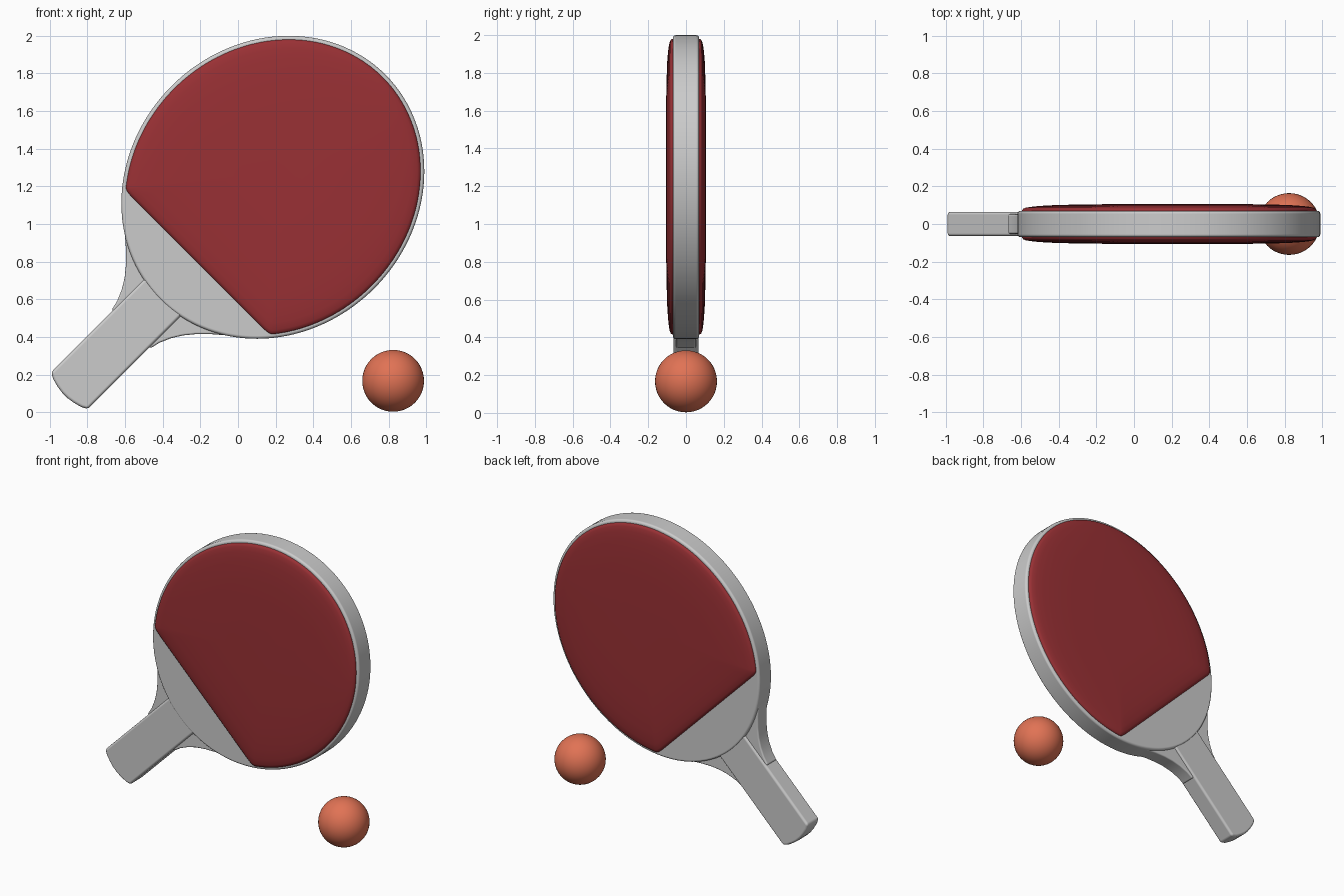
import bpy, bmesh
from math import pi, sin, cos, sqrt, radians

if "Cube" in bpy.data.objects:
    bpy.data.objects.remove(bpy.data.objects["Cube"])

# Paddle parts are drawn lying along local X (handle to tip), Z across, Y thick
CENTRE = (0.185, 0, 1.195)
TILT = radians(-45)
A, B = 0.846, 0.761          # blade half length and half width


def material(name, rgb):
    m = bpy.data.materials.new(name)
    m.diffuse_color = (*rgb, 1)
    m.use_nodes = True
    m.node_tree.nodes["Principled BSDF"].inputs["Base Color"].default_value = m.diffuse_color
    return m


def finish(name, bm, mat=None):
    bmesh.ops.recalc_face_normals(bm, faces=bm.faces)
    for f in bm.faces:
        f.smooth = True
    me = bpy.data.meshes.new(name)
    bm.to_mesh(me)
    bm.free()
    ob = bpy.data.objects.new(name, me)
    bpy.context.collection.objects.link(ob)
    ob.location = CENTRE
    ob.rotation_euler = (0, TILT, 0)
    if mat:
        me.materials.append(mat)
    return ob


def slab(name, outline, half, bevel):
    """Flat outline given thickness, with rounded edges."""
    bm = bmesh.new()
    face = bm.faces.new([bm.verts.new((u, -half, v)) for u, v in outline])
    new = bmesh.ops.extrude_face_region(bm, geom=[face])["geom"]
    bmesh.ops.translate(bm, vec=(0, 2 * half, 0),
                        verts=[g for g in new if isinstance(g, bmesh.types.BMVert)])
    # the extrusion may or may not keep the first cap, so make sure it is closed
    holes = [e for e in bm.edges if e.is_boundary]
    if holes:
        bmesh.ops.holes_fill(bm, edges=holes)
    ob = finish(name, bm)
    b = ob.modifiers.new("rounded", "BEVEL")
    b.width, b.segments, b.limit_method = bevel, 3, "ANGLE"
    b.angle_limit = radians(40)
    b.harden_normals = True
    return ob


def mirrored(half_outline):
    return half_outline + [(u, -v) for u, v in reversed(half_outline)]


# Blade
N = 128
slab("blade", [(A * cos(2 * pi * i / N), B * sin(2 * pi * i / N)) for i in range(N)],
     0.07, 0.016)

# Handle with a slightly bulging end
slab("handle", mirrored([(-0.79, 0.138), (-1.528, 0.138), (-1.545, 0.105),
                         (-1.557, 0.06), (-1.563, 0.02)]), 0.065, 0.016)

# Concave flare between handle and blade
slab("flare", mirrored([(-0.5, 0.42), (-0.67, 0.455), (-0.735, 0.376), (-0.785, 0.318),
                        (-0.841, 0.262), (-0.895, 0.218), (-0.95, 0.184),
                        (-1.01, 0.158), (-1.065, 0.145)]), 0.052, 0.01)

# Rubber sheets: trimmed ellipse with softened corners, gently domed
a, b, cut = A - 0.02, B - 0.02, -0.566
t_end = pi - 0.84
half = [(a * cos(t_end * i / 60), b * sin(t_end * i / 60)) for i in range(61)]
corner = (cut, b * sqrt(1 - (cut / a) ** 2))
p, q = half[-1], (cut, corner[1] - 0.05)
for i in range(1, 7):
    t = i / 6
    half.append(tuple((1 - t) ** 2 * p[k] + 2 * t * (1 - t) * corner[k] + t * t * q[k]
                      for k in (0, 1)))
half += [(cut, q[1] * (1 - i / 10)) for i in range(1, 11)]
outline = half + [(u, -v) for u, v in reversed(half[1:-1])]
mid = 0.13
bm = bmesh.new()
rings = []
for s, y in ((1, 0.06), (1, 0.073), (0.993, 0.081), (0.975, 0.087), (0.93, 0.093),
             (0.84, 0.099), (0.65, 0.104), (0.35, 0.106)):
    rings.append([bm.verts.new((mid + s * (u - mid), -y, s * v)) for u, v in outline])
n = len(outline)
for r0, r1 in zip(rings, rings[1:]):
    for i in range(n):
        j = (i + 1) % n
        bm.faces.new((r0[i], r0[j], r1[j], r1[i]))
bm.faces.new(rings[-1])
bm.faces.new(rings[0])
rubber = finish("rubber_sheets", bm, material("red_rubber", (0.32, 0.03, 0.035)))
m = rubber.modifiers.new("both_sides", "MIRROR")
m.use_axis = (False, True, False)
m.use_clip = False
m.use_mirror_merge = False

# Ball
bpy.ops.mesh.primitive_uv_sphere_add(segments=48, ring_count=24, radius=0.164,
                                     location=(0.824, 0, 0.167))
ball = bpy.context.object
ball.name = "ball"
bpy.ops.object.shade_smooth()
ball.data.materials.append(material("orange", (0.75, 0.17, 0.09)))
